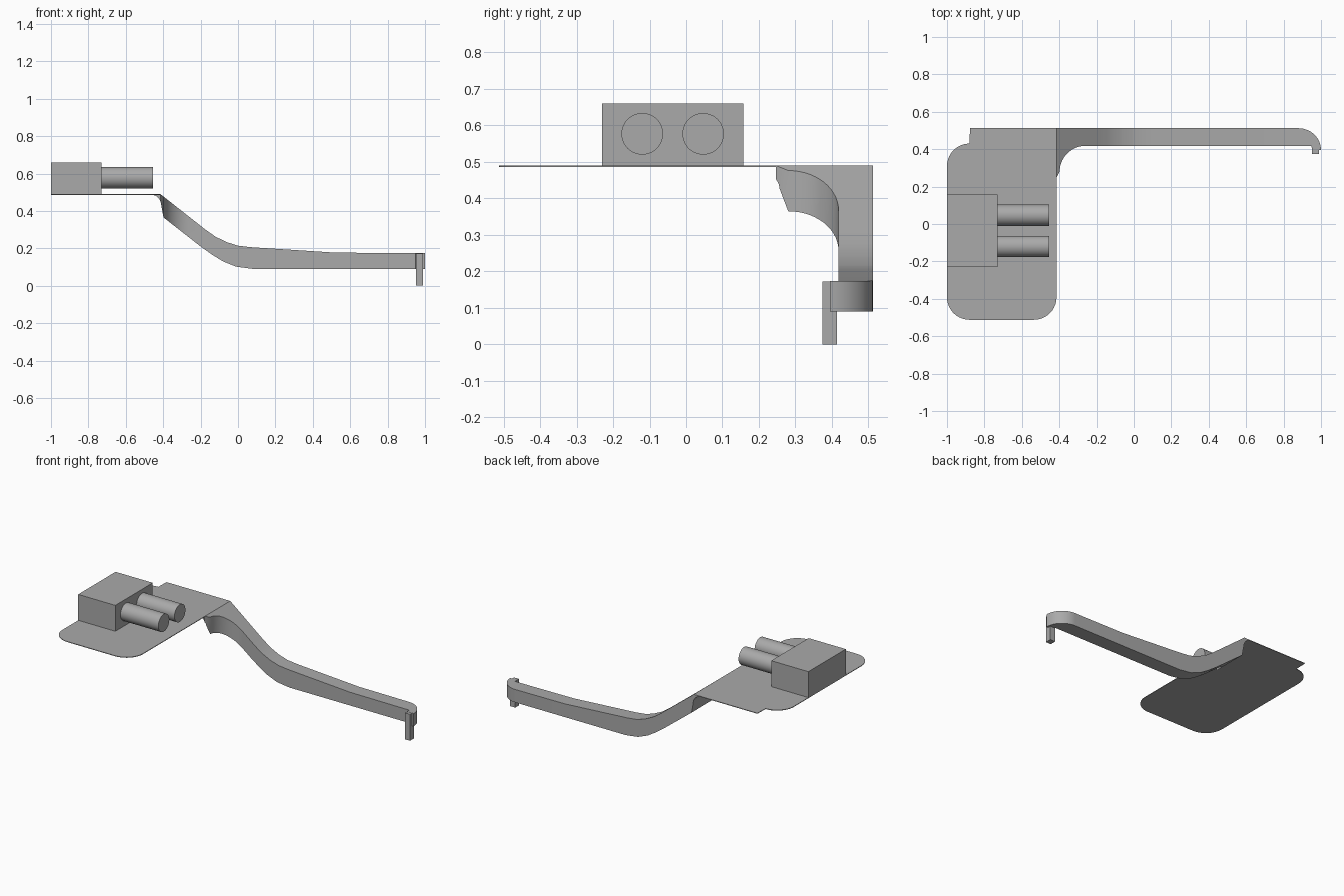
import bpy, bmesh
from math import sin, cos, pi, radians

if "Cube" in bpy.data.objects:
    bpy.data.objects.remove(bpy.data.objects["Cube"])

grey = bpy.data.materials.new("plain grey")
grey.use_nodes = True
GREY = (0.40, 0.40, 0.40, 1)
grey.diffuse_color = GREY
grey.node_tree.nodes["Principled BSDF"].inputs["Base Color"].default_value = GREY


def finish(name, bm):
    bmesh.ops.remove_doubles(bm, verts=bm.verts[:], dist=1e-5)
    bmesh.ops.recalc_face_normals(bm, faces=bm.faces[:])
    mesh = bpy.data.meshes.new(name)
    bm.to_mesh(mesh)
    bm.free()
    mesh.materials.append(grey)
    obj = bpy.data.objects.new(name, mesh)
    bpy.context.collection.objects.link(obj)
    bpy.ops.object.select_all(action='DESELECT')
    obj.select_set(True)
    bpy.context.view_layer.objects.active = obj
    bpy.ops.object.shade_smooth_by_angle(angle=radians(32))
    return obj


def arc(cx, cy, rx, ry, start, end, steps=10):
    angles = [radians(start + (end - start) * i / steps) for i in range(steps + 1)]
    return [(cx + rx * cos(a), cy + ry * sin(a)) for a in angles]


def prism(name, outline, z0, z1):
    bm = bmesh.new()
    base = bm.faces.new([bm.verts.new((x, y, z0)) for x, y in outline])
    top = bmesh.ops.extrude_face_region(bm, geom=[base], use_keep_orig=True)["geom"]
    bmesh.ops.translate(bm, vec=(0, 0, z1 - z0),
                        verts=[v for v in top if isinstance(v, bmesh.types.BMVert)])
    return finish(name, bm)


def block(name, x0, x1, y0, y1, z0, z1):
    return prism(name, [(x0, y0), (x1, y0), (x1, y1), (x0, y1)], z0, z1)


def interp(points, x):
    for (xa, va), (xb, vb) in zip(points, points[1:]):
        if x <= xb:
            return va + (vb - va) * max(0, x - xa) / max(xb - xa, 1e-9)
    return points[-1][1]


# Thin base plate with three rounded corners and a stepped back corner
R = 0.12
plate = (arc(-1 + R, -0.512 + R, R, R, 180, 270) + arc(-0.415 - R, -0.512 + R, R, R, 270, 360)
         + [(-0.415, 0.512), (-0.877, 0.512)] + arc(-1 + R, 0.43 - R, R, R, 90, 180))
prism("base_plate", plate, 0.486, 0.49)

# Housing block and its two cylinders
block("housing", -1, -0.73, -0.23, 0.158, 0.49, 0.66)
for side, y in (("front", -0.12), ("back", 0.047)):
    rod = prism(side + "_cylinder", arc(0, 0, 0.057, 0.057, 0, 360, 40)[:-1], 0, 0.28)
    rod.rotation_euler = (0, pi / 2, 0)
    rod.location = (-0.735, y, 0.577)

# Curved arm: top, bottom, front and back edges as curves along x
top = [(-0.465, 0.489), (-0.415, 0.49), (-0.174, 0.30), (-0.12, 0.262), (-0.06, 0.233),
       (0, 0.214), (0.07, 0.206), (0.52, 0.177), (1, 0.174)]
bottom = (arc(-0.465, 0.427, 0.055, 0.06, 90, 0, 8) + [(-0.398, 0.365), (-0.2, 0.21)]
          + [(-0.14, 0.167), (-0.08, 0.13), (-0.01, 0.102), (0.08, 0.09), (1, 0.09)])
front = ([(-0.465, 0.247), (-0.415, 0.247)] + arc(-0.26, 0.28, 0.138, 0.138, 180, 90, 14)
         + [(0.95, 0.418), (0.951, 0.395), (1, 0.395)])
back = [(-0.465, 0.512)] + arc(0.88, 0.395, 0.12, 0.117, 90, 0, 14)
stations = sorted({round(x, 4) for curve in (top, bottom, front, back) for x, v in curve})

bm = bmesh.new()
rings = []
for x in stations:
    f, b = interp(front, x), interp(back, x)
    t, u = interp(top, x), interp(bottom, x)
    rings.append([bm.verts.new(p) for p in ((x, f, u), (x, b, u), (x, b, t), (x, f, t))])
for r, s in zip(rings, rings[1:]):
    for i in range(4):
        j = (i + 1) % 4
        bm.faces.new((r[i], r[j], s[j], s[i]))
bm.faces.new(rings[0])
finish("curved_arm", bm)

# Small pin hanging from the hooked tip
block("tip_pin", 0.951, 0.988, 0.374, 0.414, 0, 0.173)
